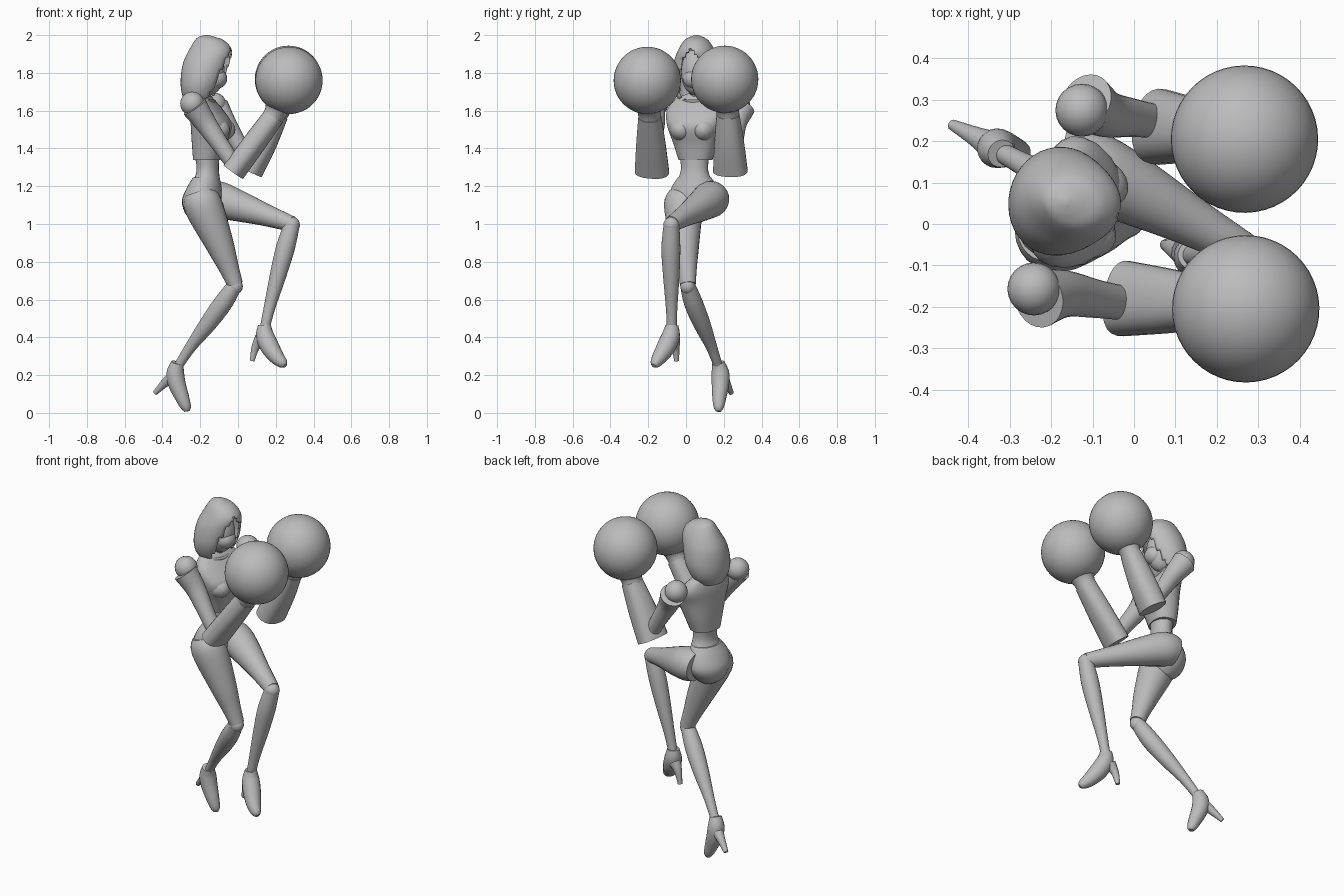
import bpy, bmesh, math
from mathutils import Vector, Matrix

if "Cube" in bpy.data.objects:
    bpy.data.objects.remove(bpy.data.objects["Cube"])

grey = bpy.data.materials.new("plain grey")
grey.use_nodes = True
grey.diffuse_color = (0.5, 0.5, 0.5, 1)
grey.node_tree.nodes["Principled BSDF"].inputs["Base Color"].default_value = (0.5, 0.5, 0.5, 1)

YAW = math.radians(-14)
FORWARD = Vector((math.cos(YAW), math.sin(YAW), 0))
SIDE = Vector((-math.sin(YAW), math.cos(YAW), 0))


def finish(name, bm):
    bmesh.ops.recalc_face_normals(bm, faces=bm.faces)
    mesh = bpy.data.meshes.new(name)
    bm.to_mesh(mesh)
    bm.free()
    mesh.materials.append(grey)
    obj = bpy.data.objects.new(name, mesh)
    bpy.context.collection.objects.link(obj)
    bpy.ops.object.select_all(action='DESELECT')
    obj.select_set(True)
    bpy.context.view_layer.objects.active = obj
    bpy.ops.object.shade_smooth_by_angle(angle=math.radians(40))
    return obj


def refine(rings, steps):
    """Catmull-Rom interpolation through the given rings."""
    out, n = [], len(rings)
    for i in range(n - 1):
        p = [Vector(rings[min(max(i + k, 0), n - 1)]) for k in (-1, 0, 1, 2)]
        for s in range(steps):
            t = s / steps
            out.append(0.5 * (2 * p[1] + (p[2] - p[0]) * t
                              + (2 * p[0] - 5 * p[1] + 4 * p[2] - p[3]) * t * t
                              + (3 * p[1] - p[0] - 3 * p[2] + p[3]) * t ** 3))
    return out + [Vector(rings[-1])]


def loft(name, rings, side=SIDE, level=False, sides=24, steps=4, power=1.0, caps=True, opening=None):
    """Skin rings of (x, y, z, half depth, half width)."""
    bm, loops = bmesh.new(), []
    rings = refine(rings, steps)
    for i, ring in enumerate(rings):
        centre = Vector(ring[:3])
        along = Vector(rings[min(i + 1, len(rings) - 1)][:3]) - Vector(rings[max(i - 1, 0)][:3])
        along = Vector((0, 0, 1)) if level else along.normalized()
        across = (side - along * side.dot(along)).normalized()
        front = across.cross(along)
        loop = []
        for k in range(sides):
            a = math.tau * k / sides
            c, s = (math.copysign(abs(v) ** power, v) for v in (math.cos(a), math.sin(a)))
            loop.append(bm.verts.new(centre + front * c * ring[3] + across * s * ring[4]))
        loops.append(loop)
    for a, b in zip(loops, loops[1:]):
        for k in range(sides):
            j = (k + 1) % sides
            bm.faces.new((a[k], a[j], b[j], b[k]))
    if caps:
        bm.faces.new(loops[0])
        bm.faces.new(loops[-1])
    if opening:
        doomed = [f for f in bm.faces if opening(f.calc_center_median())]
        bmesh.ops.delete(bm, geom=doomed, context='FACES')
    return finish(name, bm)


def limb(name, points, side=SIDE, **options):
    """Round tube through (x, y, z, radius)."""
    return loft(name, [(*p, p[3]) for p in points], side, **options)


def ball(name, centre, size, segments=32):
    bm = bmesh.new()
    frame = Matrix.Translation(centre) @ Matrix.Rotation(YAW, 4, 'Z') @ Matrix.Diagonal((*size, 1))
    bmesh.ops.create_uvsphere(bm, u_segments=segments, v_segments=segments // 2, radius=1, matrix=frame)
    return finish(name, bm)


# Torso plate, waist and pelvis
loft("chest_plate", [(-.165, .05, 1.34, .07, .09), (-.155, .05, 1.42, .085, .115),
                     (-.14, .045, 1.52, .105, .145), (-.165, .055, 1.60, .08, .16),
                     (-.185, .06, 1.66, .05, .12), (-.19, .06, 1.69, .035, .05)], level=True, power=.85)
for label, offset in (("left", 1), ("right", -1)):
    centre = Vector((-.115, .04, 1.5)) + SIDE * offset * .06
    ball(label + "_bust", centre, (.088, .066, .065), 24)
loft("neck", [(-.19, .06, 1.66, .042, .042), (-.16, .055, 1.78, .038, .038)], level=True)
loft("waist", [(-.165, .045, 1.37, .065, .08), (-.16, .045, 1.28, .058, .074),
               (-.17, .045, 1.20, .08, .11)], level=True)
loft("pelvis", [(-.17, .045, 1.245, .068, .09), (-.18, .045, 1.19, .09, .125),
                (-.19, .05, 1.12, .105, .135), (-.19, .05, 1.05, .085, .09),
                (-.18, .05, 1.01, .04, .035)], level=True)

# Hood with a tall opening, and the head inside it
HEAD = Vector((-.165, .055, 0))


def face_gap(p):
    d = p - HEAD
    height = (p.z - 1.66) / .275
    if not 0 < height < 1:
        return False
    return d.dot(FORWARD) > 0 and abs(d.dot(SIDE)) < .085 * (1 - height ** 3)


hood = loft("hood", [(-.20, .055, 1.64, .075, .08), (-.198, .055, 1.69, .098, .115),
                     (-.185, .055, 1.76, .118, .132), (-.167, .055, 1.85, .125, .122),
                     (-.146, .055, 1.92, .115, .096), (-.15, .055, 1.97, .08, .065),
                     (-.165, .055, 1.99, .045, .036), (-.166, .055, 2.0, .008, .008)],
            level=True, sides=40, steps=5, opening=face_gap)
thick = hood.modifiers.new("cloth thickness", 'SOLIDIFY')
thick.thickness = .01
thick.offset = -1
ball("face", (-.155, .052, 1.805), (.085, .078, .125))
ball("mask", (-.115, .042, 1.77), (.058, .06, .055), 20)

# Arms: shoulder balls, flared sleeves, gauntlets and round gloves
arms = {
    "right": ((-.242, -.157, 1.637), (-.035, -.19, 1.335), (-.025, -.18, 1.275), (.19, -.192, 1.57), (.27, -.205, 1.76), .06),
    "left": ((-.126, .275, 1.632), (.04, .25, 1.36), (.06, .235, 1.28), (.21, .222, 1.58), (.267, .205, 1.766), .07),
}
for label, (shoulder, elbow, cuff, wrist, fist, depth) in arms.items():
    s, e, c, w, g = map(Vector, (shoulder, elbow, cuff, wrist, fist))
    out = Vector((0, 1 if label == "left" else -1, 0))
    ball(label + "_shoulder", s, (.064, .064, .064), 24)
    start = s + out * .022 + (e - s) * .06
    limb(label + "_upper_arm", [(*start, .07), (*s.lerp(e, .35), .057),
                                (*s.lerp(e, .7), .047), (*e, .042)])
    ball(label + "_elbow", e, (.043, .043, .043), 20)
    loft(label + "_gauntlet", [(*c, depth, .092), (*c.lerp(w, .5), depth, .078),
                               (*w, .056, .06)], power=.85)
    loft(label + "_glove_cuff", [(*c.lerp(w, .92), .055, .06), (*w.lerp(g, .15), .062, .064),
                                 (*w.lerp(g, .4), .1, .1), (*w.lerp(g, .65), .14, .14)])
    ball(label + "_glove", g, (.178, .178, .178), 48)

# Standing leg
limb("right_thigh", [(-.21, -.015, 1.17, .075), (-.185, -.015, 1.10, .102), (-.10, -.005, .90, .076),
                     (-.045, .005, .76, .052), (-.015, .01, .68, .042)])
ball("right_knee", (-.018, .01, .67), (.044, .04, .044), 24)
limb("right_shin", [(-.02, .01, .67, .04), (-.08, .04, .58, .05), (-.16, .085, .47, .045),
                    (-.25, .135, .35, .03), (-.315, .17, .25, .024)])

# Raised leg, crossing in front of the body
limb("left_thigh", [(-.17, .14, 1.13, .085), (-.11, .13, 1.13, .097), (-.01, .085, 1.10, .085),
                    (.14, .005, 1.05, .06), (.285, -.075, 1.0, .042)])
ball("left_knee", (.285, -.077, .995), (.043, .043, .043), 24)
limb("left_shin", [(.285, -.077, .995, .042), (.25, -.08, .87, .05), (.21, -.078, .72, .043),
                   (.165, -.076, .55, .03), (.14, -.075, .44, .026)])

# High-heeled shoes: ankle to toe, with a tapered heel
shoes = {
    "left": ([(.14, -.075, .465, .034), (.143, -.08, .41, .048), (.168, -.105, .35, .05),
              (.205, -.14, .295, .04), (.238, -.163, .262, .027), (.25, -.172, .25, .012)],
             [(.12, -.065, .39, .036), (.092, -.055, .345, .022), (.075, -.05, .275, .013)]),
    "right": ([(-.32, .17, .265, .034), (-.332, .182, .21, .047), (-.322, .182, .15, .046),
               (-.295, .176, .08, .037), (-.275, .173, .03, .027), (-.27, .172, .008, .014)],
              [(-.345, .19, .19, .036), (-.385, .212, .16, .024), (-.44, .24, .105, .013)]),
}
for label, (upper, heel) in shoes.items():
    limb(label + "_shoe", upper, sides=20)
    limb(label + "_heel", heel, sides=12)
